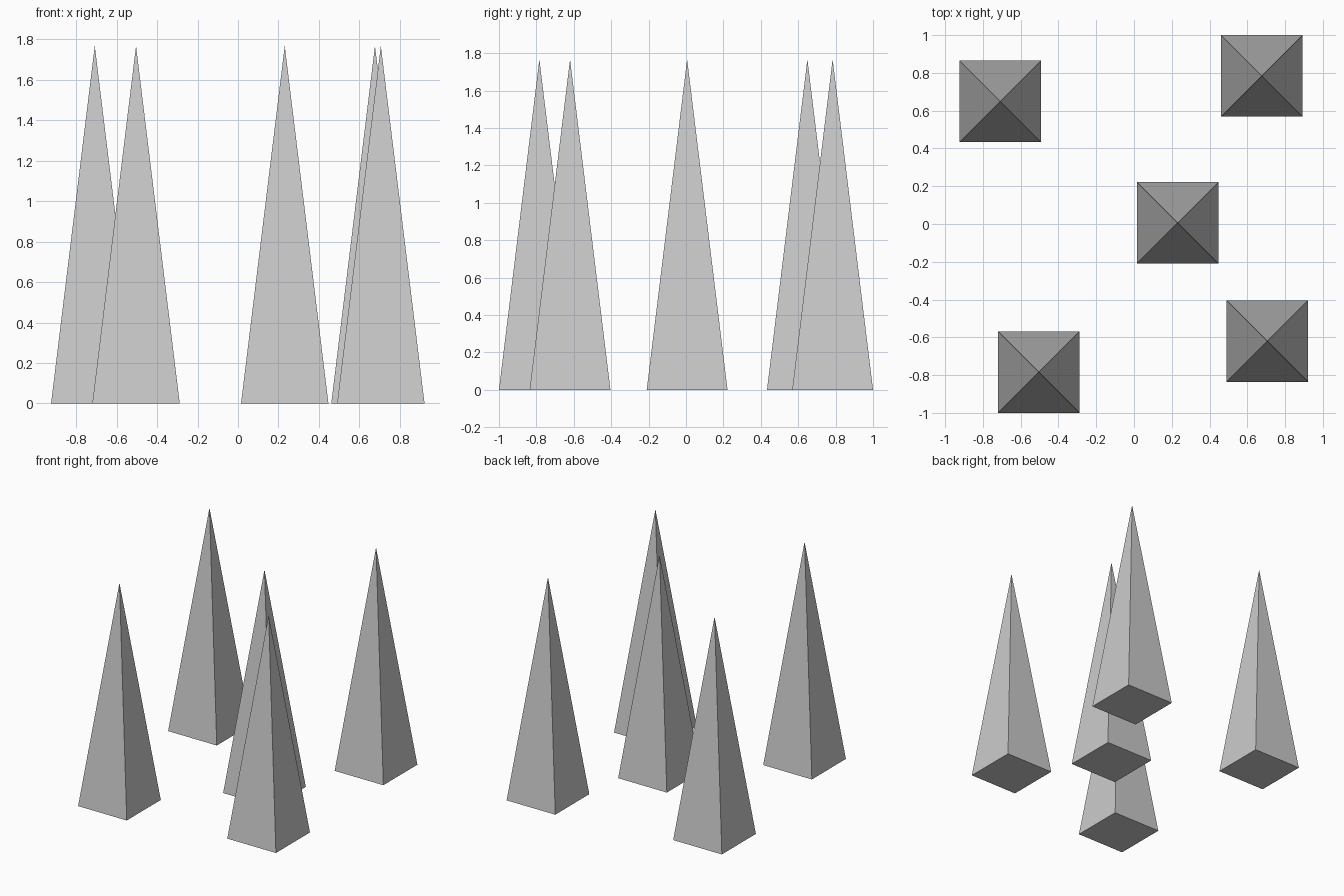
import bpy
from math import pi, sqrt

if "Cube" in bpy.data.objects:
    bpy.data.objects.remove(bpy.data.objects["Cube"])

HALF, HEIGHT = 0.216, 1.767


def spike(name, x, y):
    # Four-sided pyramid, turned so its base edges follow x and y
    bpy.ops.mesh.primitive_cone_add(vertices=4, radius1=HALF * sqrt(2), radius2=0,
                                    depth=HEIGHT, location=(x, y, HEIGHT / 2),
                                    rotation=(0, 0, pi / 4))
    bpy.context.object.name = name
    bpy.ops.object.transform_apply(location=False, rotation=True, scale=False)


# Five identical standing spikes
spike("spike_back_left", -0.708, 0.649)
spike("spike_back_right", 0.677, 0.784)
spike("spike_middle", 0.231, 0.006)
spike("spike_front_right", 0.706, -0.620)
spike("spike_front_left", -0.504, -0.784)
